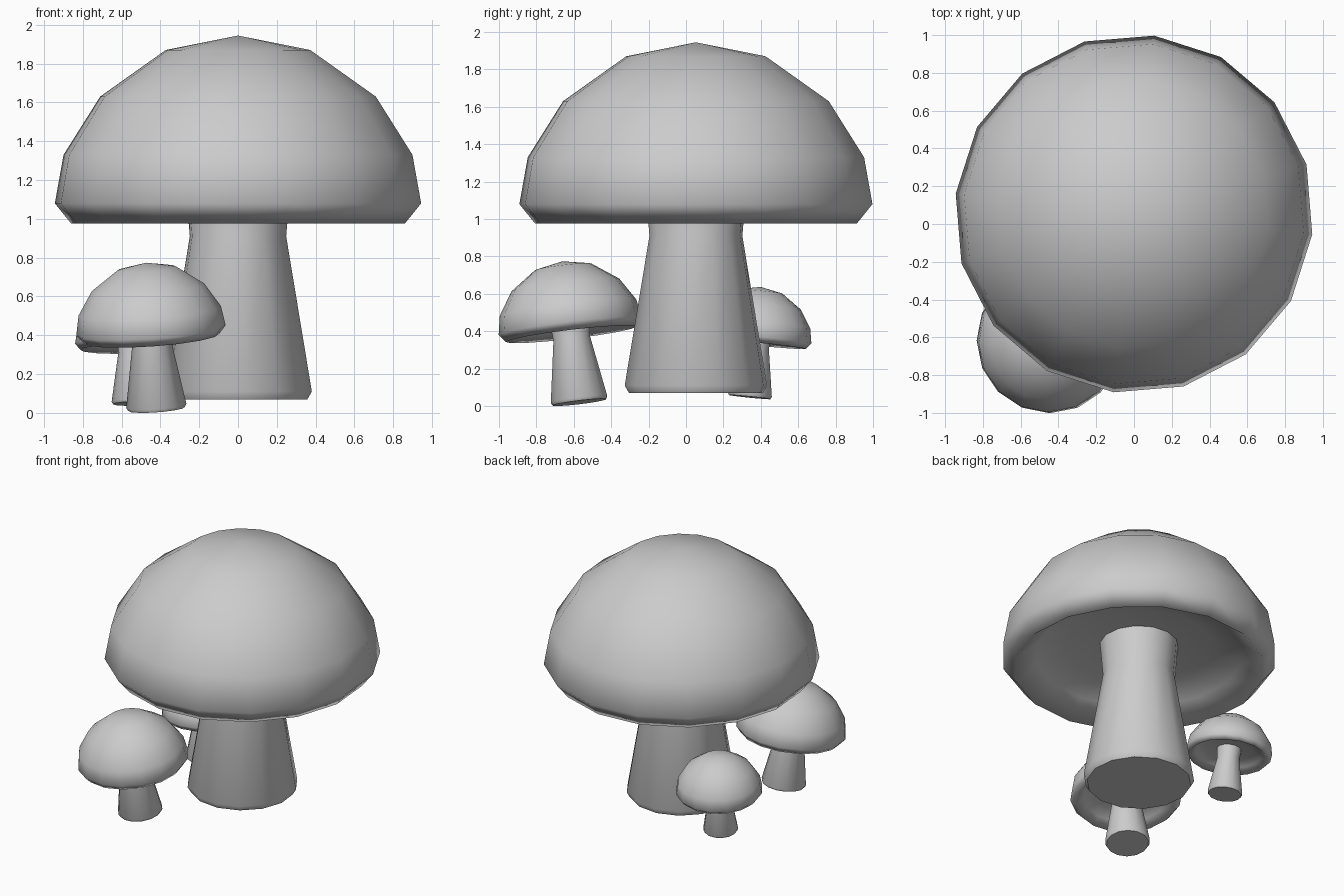
import bpy, bmesh
from math import cos, sin, radians
from mathutils import Vector, Matrix

if "Cube" in bpy.data.objects:
    bpy.data.objects.remove(bpy.data.objects["Cube"])

# (radius, height) profiles of the large mushroom, measured from its base
CAP = [(0, 1.875), (0.375, 1.80), (0.715, 1.56), (0.905, 1.26), (0.95, 1.01),
       (0.865, 0.905), (0.72, 1.02), (0.52, 1.08), (0.2, 1.095)]
STEM = [(0.36, 0), (0.383, 0.04), (0.25, 0.84), (0.272, 1.10)]


def lathe(name, profile, sides, turn, matrix, caps=False):
    bm = bmesh.new()
    rings = []
    for r, z in profile:
        if r == 0:
            rings.append([bm.verts.new((0, 0, z))] * sides)
        else:
            rings.append([bm.verts.new((r * cos(a), r * sin(a), z)) for a in
                          (radians(turn + 360 * i / sides) for i in range(sides))])
    for a, b in zip(rings, rings[1:]):
        for i in range(sides):
            j = (i + 1) % sides
            bm.faces.new(list(dict.fromkeys((a[i], a[j], b[j], b[i]))))
    if caps:
        bm.faces.new(rings[0])
    bmesh.ops.recalc_face_normals(bm, faces=bm.faces)
    # keep the outside of open shells facing outward
    f = max(bm.faces, key=lambda f: f.calc_center_median().xy.length)
    if f.normal.xy.dot(f.calc_center_median().xy) < 0:
        bmesh.ops.reverse_faces(bm, faces=bm.faces)
    mesh = bpy.data.meshes.new(name)
    bm.to_mesh(mesh)
    bm.free()
    mesh.shade_smooth()
    ob = bpy.data.objects.new(name, mesh)
    ob.matrix_world = matrix
    bpy.context.collection.objects.link(ob)
    return ob


def mushroom(name, base, axis, size, turn):
    tilt = Vector((0, 0, 1)).rotation_difference(Vector(axis)).to_matrix().to_4x4()
    m = Matrix.Translation(base) @ tilt @ Matrix.Scale(size, 4)
    lathe(name + "_cap", CAP, 16, turn, m)
    stem = lathe(name + "_stem", STEM, 14, turn, m, caps=True)
    # crisp edge around the foot of the stem
    bpy.ops.object.select_all(action='DESELECT')
    stem.select_set(True)
    bpy.context.view_layer.objects.active = stem
    bpy.ops.object.shade_smooth_by_angle(angle=radians(45))


# one large upright mushroom and two small leaning ones
mushroom("large_mushroom", (0, 0.053, 0.07), (0, 0, 1), 1.0, -6.5)
mushroom("front_mushroom", (-0.42, -0.57, 0.02), (-0.07, -0.12, 1), 0.406, 0)
mushroom("back_mushroom", (-0.53, 0.34, 0.048), (-0.03, 0.1, 1), 0.316, 0)
